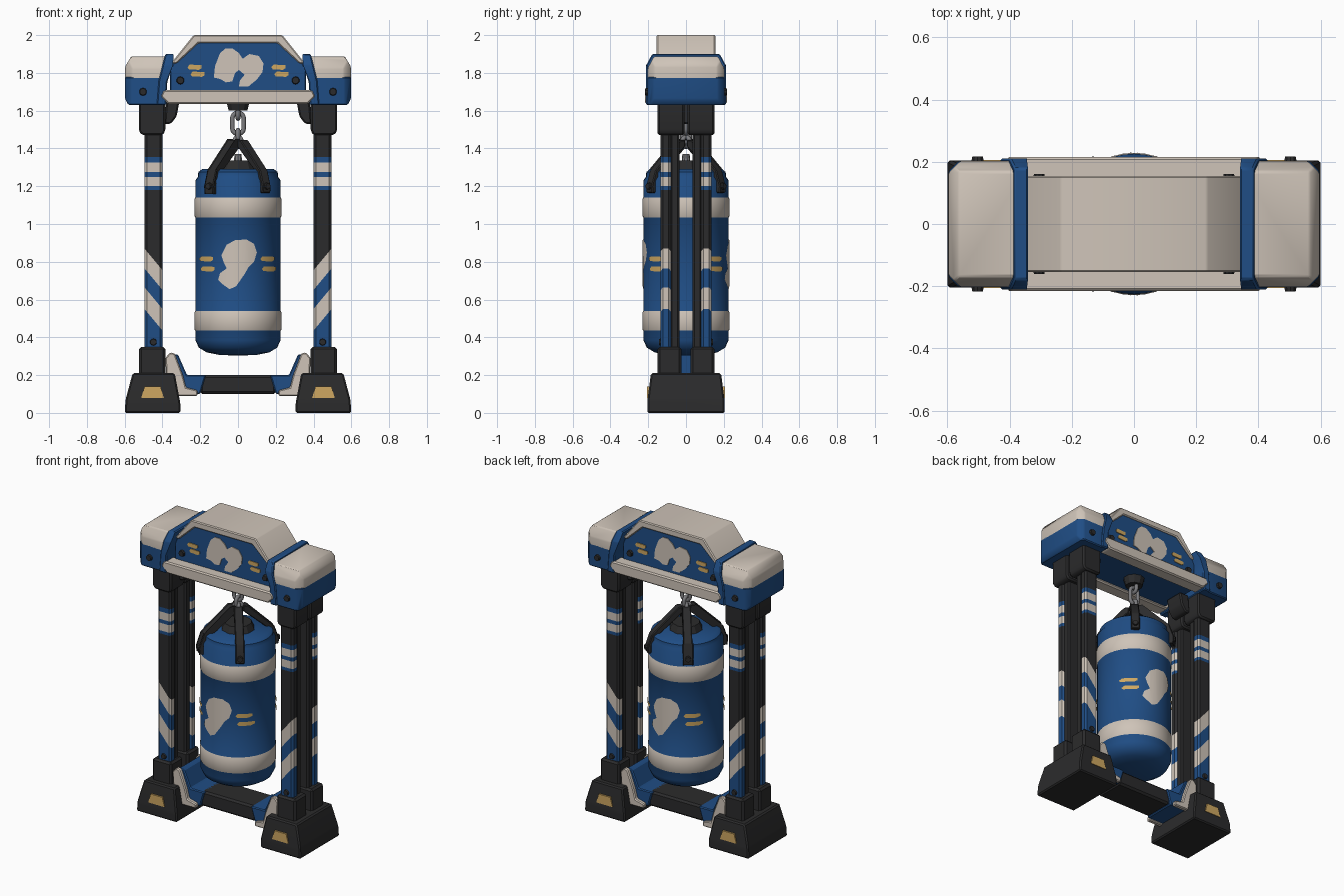
import bpy, bmesh, math
from mathutils import Vector, Matrix

if "Cube" in bpy.data.objects:
    bpy.data.objects.remove(bpy.data.objects["Cube"])


def material(name, rgb):
    m = bpy.data.materials.new(name)
    m.diffuse_color = (*rgb, 1)
    m.use_nodes = True
    m.node_tree.nodes["Principled BSDF"].inputs["Base Color"].default_value = m.diffuse_color
    return m


BLUE = material("blue", (0.014, 0.075, 0.235))
BEIGE = material("beige", (0.62, 0.55, 0.48))
BLACK = material("black", (0.024, 0.024, 0.025))
GOLD = material("gold", (0.62, 0.39, 0.12))
STEEL = material("steel", (0.2, 0.2, 0.21))


def finish(bm, name, mats, bevel=0.0, angle=30, closed=True):
    if bevel:
        bmesh.ops.bevel(bm, geom=bm.edges[:], offset=bevel, segments=1,
                        affect='EDGES', clamp_overlap=True)
    if closed:
        bmesh.ops.recalc_face_normals(bm, faces=bm.faces[:])
    me = bpy.data.meshes.new(name)
    bm.to_mesh(me)
    bm.free()
    for m in (mats if isinstance(mats, list) else [mats]):
        me.materials.append(m)
    for p in me.polygons:
        p.use_smooth = True
    me.set_sharp_from_angle(angle=math.radians(angle))
    ob = bpy.data.objects.new(name, me)
    bpy.context.collection.objects.link(ob)
    return ob


def prism_bm(pts, y0, y1, sx=1):
    """Outline in x/z pushed along y."""
    bm = bmesh.new()
    f = bm.faces.new([bm.verts.new((x * sx, y0, z)) for x, z in pts])
    r = bmesh.ops.extrude_face_region(bm, geom=[f])
    bmesh.ops.translate(bm, vec=(0, y1 - y0, 0),
                        verts=[v for v in r["geom"] if isinstance(v, bmesh.types.BMVert)])
    bmesh.ops.recalc_face_normals(bm, faces=bm.faces[:])
    return bm


def prism(name, pts, y0, y1, mat, sx=1, bevel=0.0):
    return finish(prism_bm(pts, y0, y1, sx), name, mat, bevel)


def rect(x0, x1, z0, z1):
    return [(x0, z0), (x1, z0), (x1, z1), (x0, z1)]


def cut(bm, co, no):
    """Slice a corner off and close the hole."""
    r = bmesh.ops.bisect_plane(bm, geom=bm.verts[:] + bm.edges[:] + bm.faces[:],
                               plane_co=co, plane_no=no, clear_outer=True)
    edges = [e for e in r["geom_cut"] if isinstance(e, bmesh.types.BMEdge)]
    bmesh.ops.holes_fill(bm, edges=edges, sides=0)


def bolt(name, pos, direction, r=0.022, depth=0.02, mat=BLACK):
    bm = bmesh.new()
    bmesh.ops.create_cone(bm, cap_ends=True, segments=10, radius1=r, radius2=r * 0.8, depth=depth)
    rot = Vector(direction).to_track_quat('Z', 'Y').to_matrix().to_4x4()
    bm.transform(Matrix.Translation(pos) @ rot)
    finish(bm, name, mat)


def dash(cx, cz, w=0.075, h=0.028):
    return [(cx - w / 2, cz), (cx - w * .35, cz + h / 2), (cx + w / 2, cz + h * .4),
            (cx + w / 2, cz - h * .2), (cx + w * .3, cz - h / 2), (cx - w * .4, cz - h * .4)]


def px(points):
    """Outline given in thousandths."""
    return [(x / 1000, z / 1000) for x, z in points]


# ---- posts, feet and end caps, left and right
for sx, side in ((-1, "left"), (1, "right")):
    # foot block: tapered
    bm = prism_bm([(0.305, 0), (0.6, 0), (0.595, 0.07), (0.558, 0.21), (0.335, 0.21), (0.305, 0.05)],
                  -0.205, 0.205, sx)
    for s in (-1, 1):
        cut(bm, (0, s * 0.205, 0.06), (0, s, 0.13))
    finish(bm, side + "_foot", BLACK, 0.008)
    for s in (-1, 1):
        y = s * 0.197
        ob = prism(side + "_foot_plate", [(0.393, 0.08), (0.512, 0.08), (0.495, 0.14), (0.41, 0.14)],
                   y - 0.009, y + 0.009, GOLD, sx)
        # end bolts on the housing
        bolt(side + "_housing_bolt", (sx * 0.503, s * 0.207, 1.70), (0, s, 0))

        # post collars
        a, b = sorted((s * 0.025, s * 0.15))
        prism(side + "_lower_collar", rect(0.385, 0.523, 0.19, 0.35), a, b, BLACK, sx, 0.012)
        a, b = sorted((s * 0.008, s * 0.15))
        prism(side + "_upper_collar", [(0.385, 1.49), (0.40, 1.47), (0.508, 1.47), (0.525, 1.49),
                                       (0.525, 1.65), (0.385, 1.65)], a, b, BLACK, sx, 0.01)
        # dark inner rail
        a, b = sorted((s * 0.034, s * 0.085))
        prism(side + "_inner_rail", rect(0.408, 0.487, 0.2, 1.6), a, b, BLACK, sx, 0.01)
        # striped post
        a, b = sorted((s * 0.08, s * 0.134))
        bm = prism_bm(rect(0.4, 0.495, 0.2, 1.6), a, b, sx)
        bmesh.ops.bevel(bm, geom=bm.edges[:], offset=0.012, segments=1, affect='EDGES')
        flat = [1.18, 1.2, 1.25, 1.275, 1.325, 1.355]
        slant = [0.35, 0.55, 0.665, 0.765, 0.87]
        for z in flat:
            bmesh.ops.bisect_plane(bm, geom=bm.verts[:] + bm.edges[:] + bm.faces[:],
                                   plane_co=(0, 0, z), plane_no=(0, 0, 1))
        for z in slant[1:]:
            bmesh.ops.bisect_plane(bm, geom=bm.verts[:] + bm.edges[:] + bm.faces[:],
                                   plane_co=(sx * 0.495, 0, z), plane_no=(-sx * 1.2, 0, 1))
        for f in bm.faces:
            c = f.calc_center_median()
            u = c.z + 1.2 * (0.495 - abs(c.x))
            i = sum(u > k for k in slant)
            j = sum(c.z > k for k in flat)
            if 0 < j < 6:
                f.material_index = (j + 1) % 2 + 1 - 0 if j % 2 else 2
                f.material_index = 1 if j % 2 else 2
            elif 0 < i < 5:
                f.material_index = 1 if i % 2 else 2
        finish(bm, side + "_striped_post", [BLACK, BLUE, BEIGE])
        bolt(side + "_post_bolt", (sx * 0.448, s * 0.136, 0.375), (0, s, 0), 0.02, 0.015)

        # beige cheek of the floor bracket
        a, b = sorted((s * 0.105, s * 0.135))
        prism(side + "_bracket_cheek", [(0.385, 0.29), (0.36, 0.32), (0.335, 0.315), (0.292, 0.2),
                                        (0.275, 0.135), (0.215, 0.12), (0.215, 0.09), (0.33, 0.09),
                                        (0.38, 0.2)], a, b, BEIGE, sx, 0.006)
    # floor bracket
    prism(side + "_bracket", [(0.36, 0.31), (0.318, 0.31), (0.27, 0.2), (0.17, 0.2), (0.2, 0.1),
                              (0.36, 0.1)], -0.11, 0.11, BLUE, sx, 0.006)
    # knee under the beam
    prism(side + "_knee", [(0.38, 1.65), (0.31, 1.65), (0.325, 1.57), (0.355, 1.53), (0.39, 1.53)],
          -0.065, 0.065, BLACK, sx, 0.008)

    # blue housing at the end of the beam
    bm = prism_bm([(0.597, 1.66), (0.58, 1.63), (0.38, 1.63), (0.38, 1.78), (0.597, 1.78)],
                  -0.203, 0.203, sx)
    for s in (-1, 1):
        cut(bm, (sx * 0.597, s * 0.17, 0), (sx, s, 0))
    finish(bm, side + "_housing", BLUE, 0.006)
    # beige cap on the housing
    bm = prism_bm([(0.597, 1.765), (0.597, 1.835), (0.565, 1.888), (0.35, 1.888), (0.39, 1.765)],
                  -0.203, 0.203, sx)
    for s in (-1, 1):
        cut(bm, (sx * 0.597, s * 0.165, 0), (sx, s, 0))
        cut(bm, (0, s * 0.203, 1.825), (0, s * 0.065, 0.035))
    finish(bm, side + "_housing_cap", BEIGE, 0.006)
    # blue slanted collar
    bm = prism_bm([(0.43, 1.63), (0.42, 1.76), (0.385, 1.9), (0.34, 1.9), (0.345, 1.84),
                   (0.375, 1.75), (0.38, 1.63)], -0.211, 0.211, sx)
    for s in (-1, 1):
        cut(bm, (0, s * 0.211, 1.84), (0, s * 0.065, 0.035))
    finish(bm, side + "_slanted_collar", BLUE, 0.006)

# ---- floor crossbar
prism("crossbar", [(-0.2, 0.1), (0.2, 0.1), (0.2, 0.2), (-0.2, 0.2)], -0.1, 0.1, BLACK, 1, 0.012)

# ---- beam: body, roof and lips
prism("beam_body", [(-0.36, 1.65), (0.36, 1.65), (0.36, 1.82), (0.33, 1.87), (0.225, 1.975),
                    (-0.225, 1.975), (-0.33, 1.87), (-0.36, 1.82)], -0.145, 0.145, BLUE, 1, 0.005)
prism("beam_roof", [(-0.355, 1.85), (-0.235, 2.0), (0.235, 2.0), (0.355, 1.85), (0.325, 1.85),
                    (0.21, 1.957), (-0.21, 1.957), (-0.325, 1.85)], -0.155, 0.155, BEIGE, 1, 0.006)
BEAM_PATCH = px([(-128, 1775), (-122, 1835), (-95, 1905), (-65, 1930), (-30, 1930), (5, 1905),
                 (25, 1875), (60, 1900), (110, 1890), (135, 1850), (130, 1805), (100, 1765),
                 (55, 1728), (5, 1728), (10, 1760), (35, 1790), (5, 1815), (-15, 1800),
                 (-30, 1755), (-65, 1750), (-95, 1768)])
for s, face in ((-1, "front"), (1, "back")):
    a, b = sorted((s * 0.13, s * 0.216))
    prism(face + "_lip", [(-0.37, 1.635), (0.37, 1.635), (0.41, 1.675), (0.395, 1.71),
                          (-0.395, 1.71), (-0.41, 1.675)], a, b, BEIGE, 1, 0.008)
    a, b = sorted((s * 0.143, s * 0.15))
    prism(face + "_beam_paint_patch", BEAM_PATCH, a, b, BEIGE, -s)
    for x in (-0.222, 0.222):
        for k, z in enumerate((1.83, 1.793)):
            prism(face + "_beam_dash", dash(x + (0.008 if k else -0.008), z), a, b, GOLD, -s)
    for x in (-0.305, 0.305):
        bolt(face + "_beam_bolt", (x, s * 0.15, 1.76), (0, s, 0))

# ---- hanging mount and chain
bolt("hanger_mount", (0, 0, 1.625), (0, 0, -1), 0.065, 0.05)


def link(name, z, half_h, half_w, turn, r=0.012):
    """Stretched ring standing in a vertical plane."""
    bm = bmesh.new()
    rows = []
    for i in range(20):
        a = 2 * math.pi * (i + 0.5) / 20
        c, s = math.cos(a), math.sin(a)
        shift = math.copysign(half_h - half_w, s)
        rows.append([bm.verts.new(((half_w - r + r * math.cos(t)) * c, r * math.sin(t),
                                   (half_w - r + r * math.cos(t)) * s + shift))
                     for t in (k * math.pi / 4 for k in range(8))])
    for i in range(20):
        p, q = rows[i], rows[(i + 1) % 20]
        for k in range(8):
            bm.faces.new((p[k], p[(k + 1) % 8], q[(k + 1) % 8], q[k]))
    bm.transform(Matrix.Translation((0, 0, z)) @ Matrix.Rotation(math.radians(turn), 4, 'Z'))
    finish(bm, name, STEEL, angle=60)


link("chain_link_top", 1.59, 0.045, 0.035, 90)
link("chain_link_middle", 1.533, 0.068, 0.042, 0)
link("chain_link_lower", 1.465, 0.045, 0.032, 90)
link("strap_ring_a", 1.435, 0.038, 0.038, 45)
link("strap_ring_b", 1.435, 0.038, 0.038, 135)

# ---- punching bag, turned from a profile
PROFILE = [(0.0, 0.303), (0.1, 0.307), (0.165, 0.32), (0.207, 0.345), (0.226, 0.385), (0.226, 0.435),
           (0.229, 0.44), (0.229, 0.535), (0.226, 0.54), (0.226, 1.035), (0.229, 1.04),
           (0.229, 1.135), (0.226, 1.14), (0.226, 1.23), (0.212, 1.25), (0.21, 1.275),
           (0.19, 1.29), (0.0, 1.295)]
bm = bmesh.new()
verts = [bm.verts.new((r, 0, z)) for r, z in PROFILE]
edges = [bm.edges.new(p) for p in zip(verts, verts[1:])]
bmesh.ops.spin(bm, geom=verts + edges, cent=(0, 0, 0), axis=(0, 0, 1), angle=2 * math.pi, steps=40)
bmesh.ops.remove_doubles(bm, verts=bm.verts[:], dist=0.0005)
for f in bm.faces:
    z = f.calc_center_median().z
    f.material_index = int(0.436 < z < 0.539 or 1.036 < z < 1.139)
finish(bm, "bag", [BLUE, BEIGE], angle=40)
bolt("bag_top_cap", (0, 0, 1.31), (0, 0, 1), 0.105, 0.05)
bolt("bag_top_pin", (0, 0, 1.345), (0, 0, 1), 0.024, 0.05, STEEL)


def wrap(name, pts, mat, back):
    """Thin painted patch curved round the bag."""
    bm = bmesh.new()
    bm.faces.new([bm.verts.new((x, 0, z)) for x, z in pts])
    bmesh.ops.triangulate(bm, faces=bm.faces[:])
    for k in range(-11, 12):
        bmesh.ops.bisect_plane(bm, geom=bm.verts[:] + bm.edges[:] + bm.faces[:],
                               plane_co=(k * 0.02, 0, 0), plane_no=(1, 0, 0))
    for v in bm.verts:
        v.co.y = -math.sqrt(0.2295 ** 2 - v.co.x ** 2)
    bm.normal_update()
    bmesh.ops.reverse_faces(bm, faces=[f for f in bm.faces if f.normal.y > 0])
    if back:
        bm.transform(Matrix.Rotation(math.pi, 4, 'Z'))
    finish(bm, name, mat, closed=False)


BAG_PATCH = px([(-88, 835), (-60, 890), (-15, 915), (45, 918), (85, 895), (100, 850), (85, 800),
                (55, 770), (35, 735), (10, 710), (-10, 670), (-45, 655), (-80, 680), (-105, 705),
                (-95, 740), (-60, 765), (-75, 795)])
for back, face in ((False, "front"), (True, "back")):
    wrap(face + "_bag_paint_patch", BAG_PATCH, BEIGE, back)
    for x in (-0.165, 0.16):
        wrap(face + "_bag_dash", dash(x - 0.004, 0.815), GOLD, back)
        wrap(face + "_bag_dash", dash(x + 0.004, 0.762), GOLD, back)

# ---- four straps holding the bag
for a in (52, 128, 232, 308):
    rot = Matrix.Rotation(math.radians(a), 4, 'Z')
    bm = prism_bm([(0.025, 1.445), (0.055, 1.445), (0.222, 1.285), (0.25, 1.2), (0.247, 1.165),
                   (0.222, 1.165), (0.222, 1.215), (0.2, 1.26), (0.025, 1.41)], -0.027, 0.027)
    bm.transform(rot)
    finish(bm, "bag_strap", BLACK, 0.005)
    bolt("strap_bolt", rot @ Vector((0.25, 0, 1.2)), rot @ Vector((1, 0, 0)), 0.02, 0.018)
